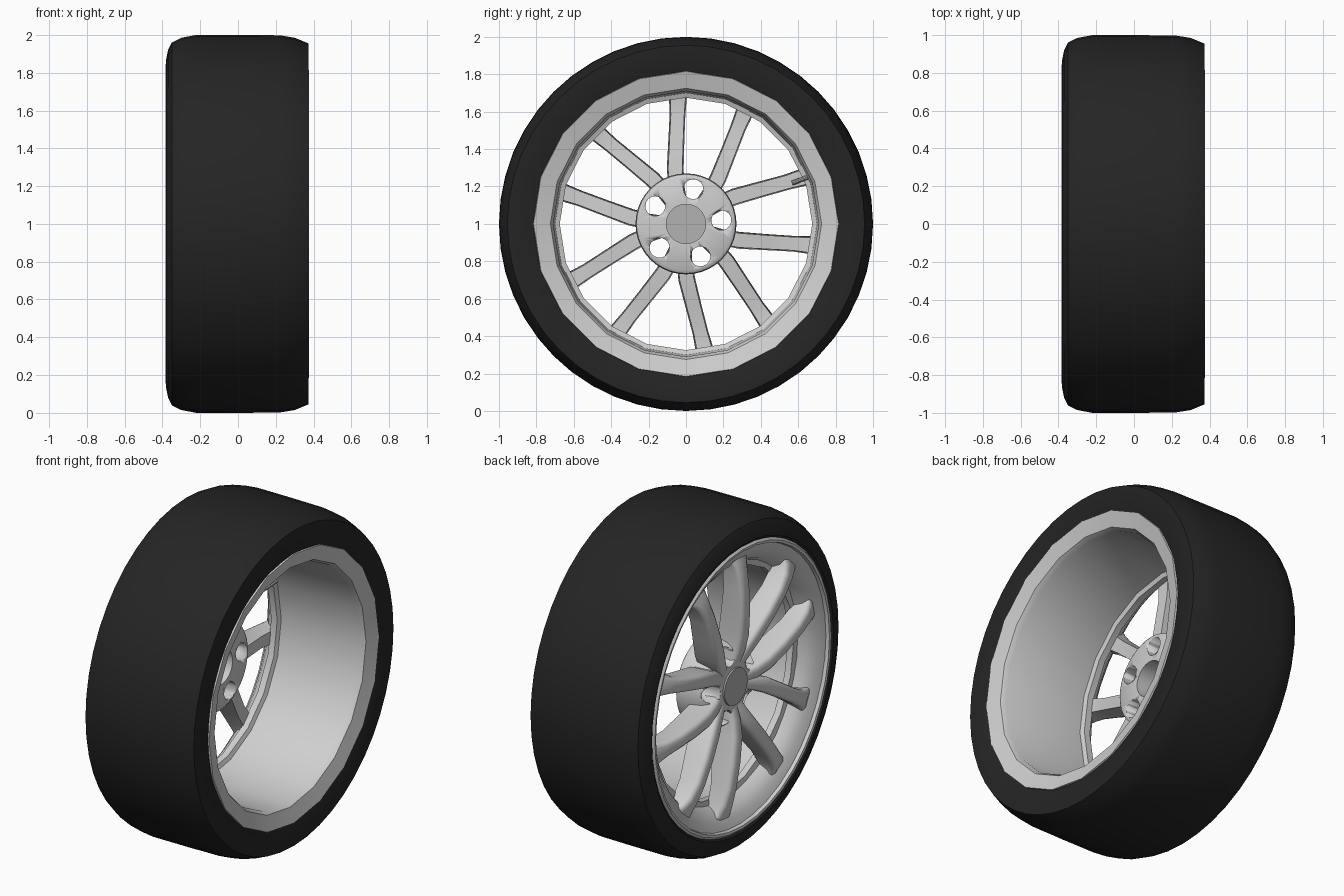
import bpy, bmesh, math
from mathutils import Vector

if "Cube" in bpy.data.objects:
    bpy.data.objects.remove(bpy.data.objects["Cube"])


def material(name, v):
    m = bpy.data.materials.new(name)
    m.diffuse_color = (v, v, v, 1)
    m.use_nodes = True
    m.node_tree.nodes["Principled BSDF"].inputs["Base Color"].default_value = m.diffuse_color
    return m


RUBBER = material("black_rubber", 0.018)
ALLOY = material("light_alloy", 0.62)
CAP = material("grey_cap", 0.45)


def polar(x, r, a):
    """Point at radius r and angle a around the wheel axle (along x, height 1)."""
    return Vector((x, r * math.cos(a), 1 + r * math.sin(a)))


def finish(name, bm, mat, angle=35):
    bmesh.ops.recalc_face_normals(bm, faces=bm.faces)
    me = bpy.data.meshes.new(name)
    bm.to_mesh(me)
    bm.free()
    ob = bpy.data.objects.new(name, me)
    bpy.context.collection.objects.link(ob)
    me.materials.append(mat)
    bpy.ops.object.select_all(action='DESELECT')
    ob.select_set(True)
    bpy.context.view_layer.objects.active = ob
    bpy.ops.object.shade_smooth_by_angle(angle=math.radians(angle))
    return ob


def revolve(name, profile, sides, mat, angle=35):
    """Spin a closed (x, radius) profile around the axle."""
    bm = bmesh.new()
    rings = [[bm.verts.new(polar(x, r, 2 * math.pi * i / sides)) for x, r in profile]
             for i in range(sides)]
    n = len(profile)
    for i in range(sides):
        a, b = rings[i], rings[(i + 1) % sides]
        for j in range(n):
            k = (j + 1) % n
            bm.faces.new((a[j], a[k], b[k], b[j]))
    return finish(name, bm, mat, angle)


def cylinder(bm, p, q, radius, sides=24):
    """Capped cylinder from p to q."""
    d = q - p
    rot = Vector((0, 0, 1)).rotation_difference(d).to_matrix().to_4x4()
    rot.translation = (p + q) / 2
    bmesh.ops.create_cone(bm, cap_ends=True, segments=sides, radius1=radius,
                          radius2=radius, depth=d.length, matrix=rot)


# Tyre
revolve("tyre", [(.35, .78), (.372, .82), (.373, .955), (.30, .985), (.22, .998), (0, 1),
                 (-.22, 1), (-.30, .985), (-.35, .96), (-.37, .92), (-.38, .87),
                 (-.365, .845), (-.33, .82)], 48, RUBBER)

# Barrel with rear lip (low side count) and the rounder front lip
revolve("rim_barrel", [(.355, .82), (.376, .815), (.35, .725), (.32, .71), (-.20, .70),
                       (-.21, .675), (-.25, .675), (-.26, .73), (.28, .77)], 20, ALLOY)
revolve("rim_front_lip", [(-.25, .70), (-.30, .725), (-.34, .775), (-.36, .825), (-.38, .83),
                          (-.383, .845), (-.37, .86), (-.25, .80)], 40, ALLOY)

# Hub with five bolt holes
HOLE_START = math.radians(6)
STEP = math.radians(72)
hub = revolve("hub", [(-.325, .105), (-.325, .14), (-.305, .22), (-.27, .245), (-.15, .27),
                      (-.12, .265), (-.11, .25), (-.11, .105)], 40, ALLOY)
bm = bmesh.new()
for k in range(5):
    a = HOLE_START + k * STEP
    cylinder(bm, polar(-.6, .19, a), polar(.1, .19, a), .053)
cutter = finish("bolt_hole_cutter", bm, ALLOY)
cutter.hide_render = True
mod = hub.modifiers.new("holes", 'BOOLEAN')
mod.operation = 'DIFFERENCE'
mod.object = cutter
mod.solver = 'EXACT'
bpy.context.view_layer.objects.active = hub
bpy.ops.object.modifier_apply(modifier=mod.name)
bpy.data.objects.remove(cutter)

# Centre cap
bm = bmesh.new()
cylinder(bm, Vector((-.335, 0, 1)), Vector((-.30, 0, 1)), .11, 32)
finish("centre_cap", bm, CAP)

# Spoke stations: outward, sideways, half width, front x, back x
STATIONS = [(.11, .018, .036, -.325, -.20), (.20, .034, .042, -.35, -.20),
            (.29, .066, .045, -.37, -.205), (.42, .130, .043, -.382, -.225),
            (.55, .195, .042, -.382, -.245), (.64, .238, .048, -.37, -.245),
            (.69, .258, .062, -.355, -.235), (.73, .272, .085, -.335, -.23)]


def spoke(name, axis, side):
    """Loft a chamfered section through the stations, on one side of a Y."""
    out = Vector((0, math.cos(axis), math.sin(axis)))
    across = Vector((0, -math.sin(axis), math.cos(axis))) * side
    bm = bmesh.new()
    rings = []
    for i, (r, s, w, front, back) in enumerate(STATIONS):
        p, q = STATIONS[max(i - 1, 0)], STATIONS[min(i + 1, len(STATIONS) - 1)]
        along = (out * (q[0] - p[0]) + across * (q[1] - p[1])).normalized()
        wide = along.cross(Vector((1, 0, 0)))
        c = Vector((0, 0, 1)) + out * r + across * s
        mid = front + .035
        sec = [(-.55, front + .006), (.55, front + .006), (.9, front + .018), (1, mid),
               (.85, back), (-.85, back), (-1, mid), (-.9, front + .018)]
        rings.append([bm.verts.new(c + wide * w * u + Vector((x, 0, 0))) for u, x in sec])
    for a, b in zip(rings, rings[1:]):
        for j in range(8):
            k = (j + 1) % 8
            bm.faces.new((a[j], a[k], b[k], b[j]))
    bm.faces.new(rings[0])
    bm.faces.new(rings[-1])
    finish(name, bm, ALLOY, 50)


# Five Y shaped spoke pairs between the bolt holes
for k in range(5):
    for side in (1, -1):
        spoke(f"spoke_{k + 1}_{'a' if side > 0 else 'b'}",
              HOLE_START + STEP * (k + .5), side)

# Valve stem
bm = bmesh.new()
va = math.radians(21)
cylinder(bm, polar(-.20, .70, va), polar(-.23, .61, va), .013, 10)
finish("valve_stem", bm, CAP)
